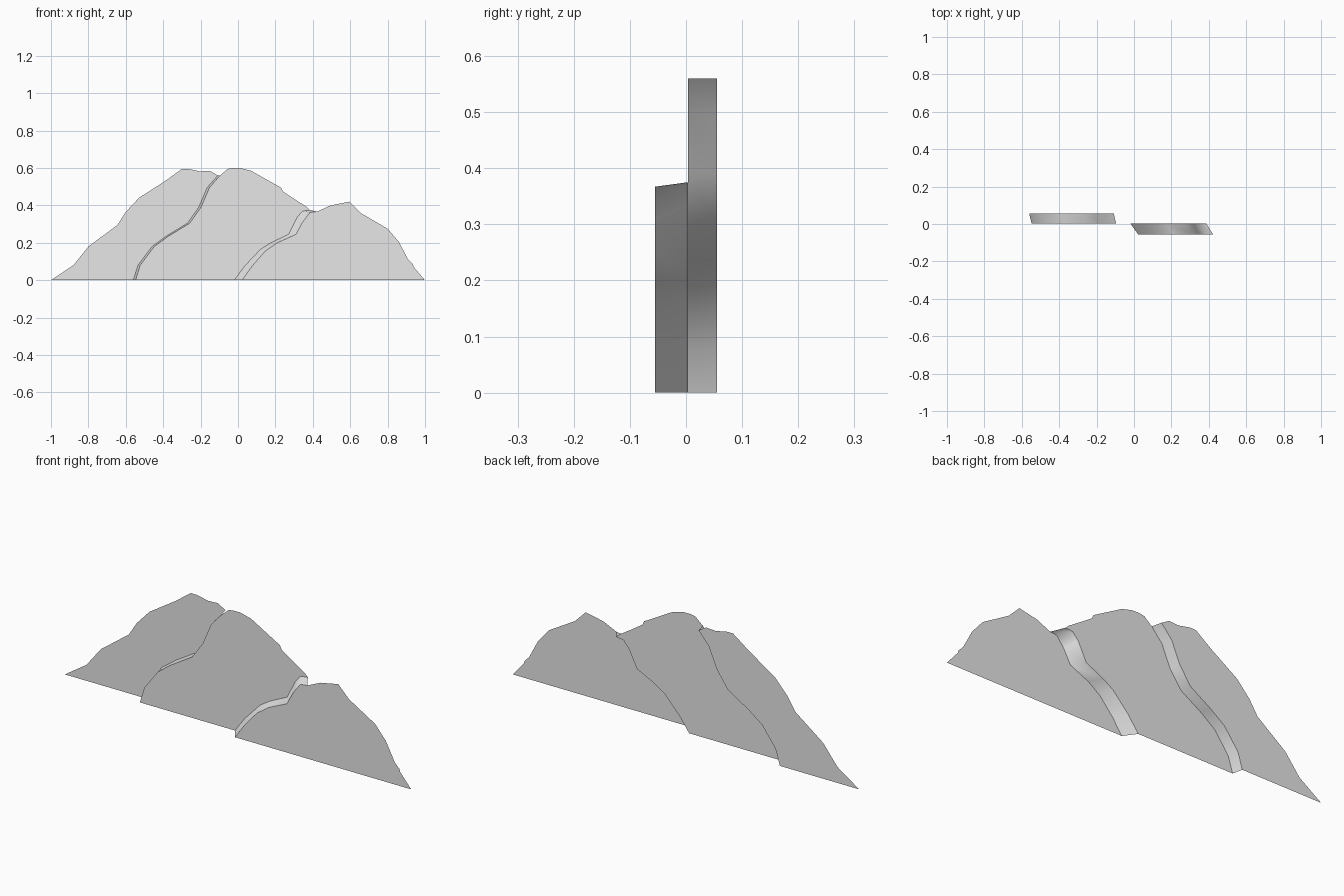
import bpy, bmesh

if "Cube" in bpy.data.objects:
    bpy.data.objects.remove(bpy.data.objects["Cube"])

# One flat stone grey for the whole stepped ridge
grey = bpy.data.materials.new("stone_grey")
grey.diffuse_color = (0.8, 0.8, 0.8, 1)
grey.use_nodes = True
grey.node_tree.nodes["Principled BSDF"].inputs["Base Color"].default_value = grey.diffuse_color

Y_BACK, Y_MID, Y_FRONT = 0.055, 0.004, -0.055

# Skylines, left to right, as (x, z)
sky_left = [(-1, 0), (-.88, .08), (-.80, .18), (-.645, .295), (-.60, .365), (-.53, .44),
            (-.39, .53), (-.30, .595), (-.265, .595), (-.205, .582), (-.15, .585)]
sky_mid = [(-.055, .595), (-.03, .60), (.01, .60), (.07, .585), (.23, .495), (.24, .475),
           (.285, .445), (.37, .39)]
sky_right = [(.495, .40), (.595, .42), (.655, .36), (.80, .275), (.86, .205),
             (.91, .11), (.935, .085), (.94, .07), (1, 0)]

# Gullies between panels, bottom to top: rear edge and front edge
gully_a_rear = [(-.56, 0), (-.535, .08), (-.46, .18), (-.385, .235), (-.27, .305),
                (-.21, .39), (-.165, .495), (-.108, .56)]
gully_a_front = [(x + .012, z) for x, z in gully_a_rear]
gully_b_rear = [(-.02, 0), (.035, .075), (.12, .165), (.175, .20), (.27, .245),
                (.315, .335), (.345, .37), (.385, .375)]
gully_b_front = [(.022, 0), (.075, .075), (.145, .155), (.21, .20), (.31, .245),
                 (.345, .31), (.385, .363), (.423, .367)]


def finish(name, bm):
    mesh = bpy.data.meshes.new(name)
    bm.to_mesh(mesh)
    bm.free()
    mesh.materials.append(grey)
    obj = bpy.data.objects.new(name, mesh)
    bpy.context.collection.objects.link(obj)
    return obj


def panel(name, outline, y):
    """Flat sheet facing the front."""
    bm = bmesh.new()
    face = bm.faces.new([bm.verts.new((x, y, z)) for x, z in outline])
    face.normal_update()
    if face.normal.y > 0:
        face.normal_flip()
    bmesh.ops.triangulate(bm, faces=[face])
    finish(name, bm)


def strip(name, rear, front, y_rear, y_front):
    """Step wall joining two neighbouring panels."""
    bm = bmesh.new()
    a = [bm.verts.new((x, y_rear, z)) for x, z in rear]
    b = [bm.verts.new((x, y_front, z)) for x, z in front]
    for i in range(len(a) - 1):
        bm.faces.new((a[i], b[i], b[i + 1], a[i + 1]))
    for f in bm.faces:
        f.smooth = True
    finish(name, bm)


# Three ridge panels
panel("left_ridge", sky_left + gully_a_rear[::-1], Y_BACK)
panel("middle_ridge", gully_a_front + sky_mid + gully_b_rear[::-1], Y_MID)
panel("right_ridge", gully_b_front + sky_right, Y_FRONT)

# Step walls in the two gullies
strip("left_gully_wall", gully_a_rear, gully_a_front, Y_BACK, Y_MID)
strip("right_gully_wall", gully_b_rear, gully_b_front, Y_MID, Y_FRONT)
